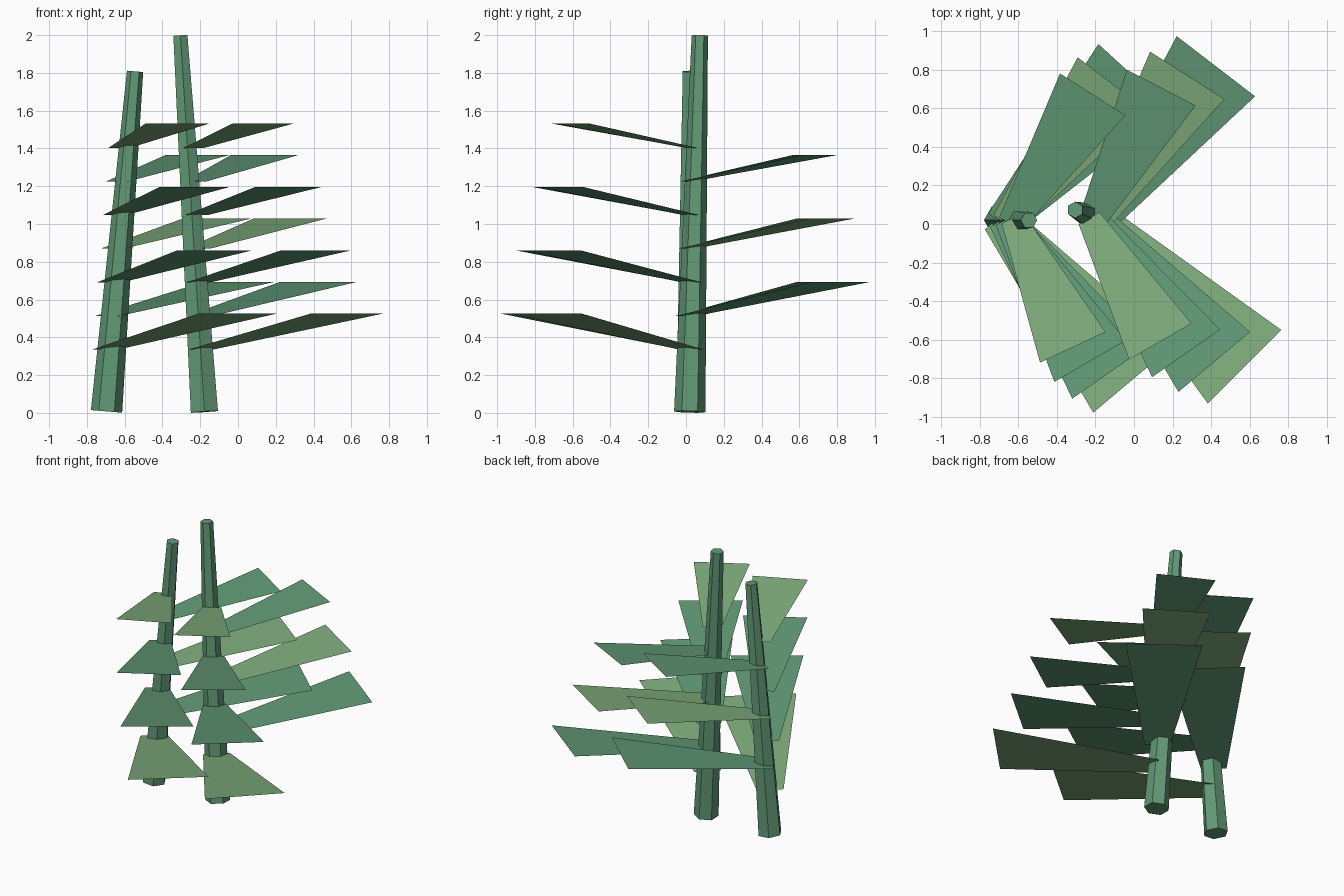
import bpy, bmesh
from math import sin, cos, pi, radians
from mathutils import Vector

if "Cube" in bpy.data.objects:
    bpy.data.objects.remove(bpy.data.objects["Cube"])


def material(name, rgb):
    m = bpy.data.materials.new(name)
    m.diffuse_color = (*rgb, 1)
    m.use_nodes = True
    m.node_tree.nodes["Principled BSDF"].inputs["Base Color"].default_value = m.diffuse_color
    return m


GREEN = material("green", (0.12, 0.32, 0.18))
LIGHT = material("light_green", (0.21, 0.41, 0.20))


def finish(name, bm, mat):
    me = bpy.data.meshes.new(name)
    bm.to_mesh(me)
    bm.free()
    me.materials.append(mat)
    ob = bpy.data.objects.new(name, me)
    bpy.context.collection.objects.link(ob)


def stem(name, a, b, phase):
    """Tapered six-sided stalk from a to b."""
    a, b = Vector(a), Vector(b)
    q = Vector((0, 0, 1)).rotation_difference(b - a)
    bm = bmesh.new()
    rings = []
    for c, r in ((a, 0.083), (b, 0.043)):
        rings.append([bm.verts.new(c + q @ Vector((r * cos(phase + k * pi / 3),
                                                   r * sin(phase + k * pi / 3), 0)))
                      for k in range(6)])
    lo, hi = rings
    for k in range(6):
        n = (k + 1) % 6
        bm.faces.new((lo[k], lo[n], hi[n], hi[k]))
    bm.faces.new(lo[::-1])
    bm.faces.new(hi)
    finish(name, bm, GREEN)


def leaf(name, base, tip_z, yaw, length, width, mat):
    """Flat blade widening from the stem to a level tip edge."""
    out = Vector((cos(yaw), sin(yaw), 0))
    side = Vector((-sin(yaw), cos(yaw), 0))
    base = Vector(base)
    tip = base + out * length
    tip.z = tip_z
    bm = bmesh.new()
    bm.faces.new([bm.verts.new(p) for p in (
        base - side * width / 6, tip - side * width / 2,
        tip + side * width / 2, base + side * width / 6)])
    finish(name, bm, mat)


# Stalks
stem("left_stem", (-0.696, 0.02, 0.008), (-0.545, 0.02, 1.808), 0)
stem("right_stem", (-0.178, 0.02, 0.006), (-0.305, 0.073, 1.998), pi / 6)

# Leaves alternate front and back, shrinking and turning as they climb
for label, x0, dx, turn in (("left", -0.705, 0.0125, -2.5),
                            ("right", -0.197, -0.006, 2.5)):
    for i in range(7):
        back = i % 2
        angle = (47.5 + 2.5 * i) * (1 if back else -1) + turn
        leaf(f"{label}_leaf_{i + 1}",
             (x0 + dx * i, 0.0 if back else 0.03, 0.335 + 0.178 * i),
             0.525 + 0.168 * i, radians(angle),
             1.09 - 0.0585 * i, 0.54 - 0.0275 * i,
             GREEN if i % 3 else LIGHT)
